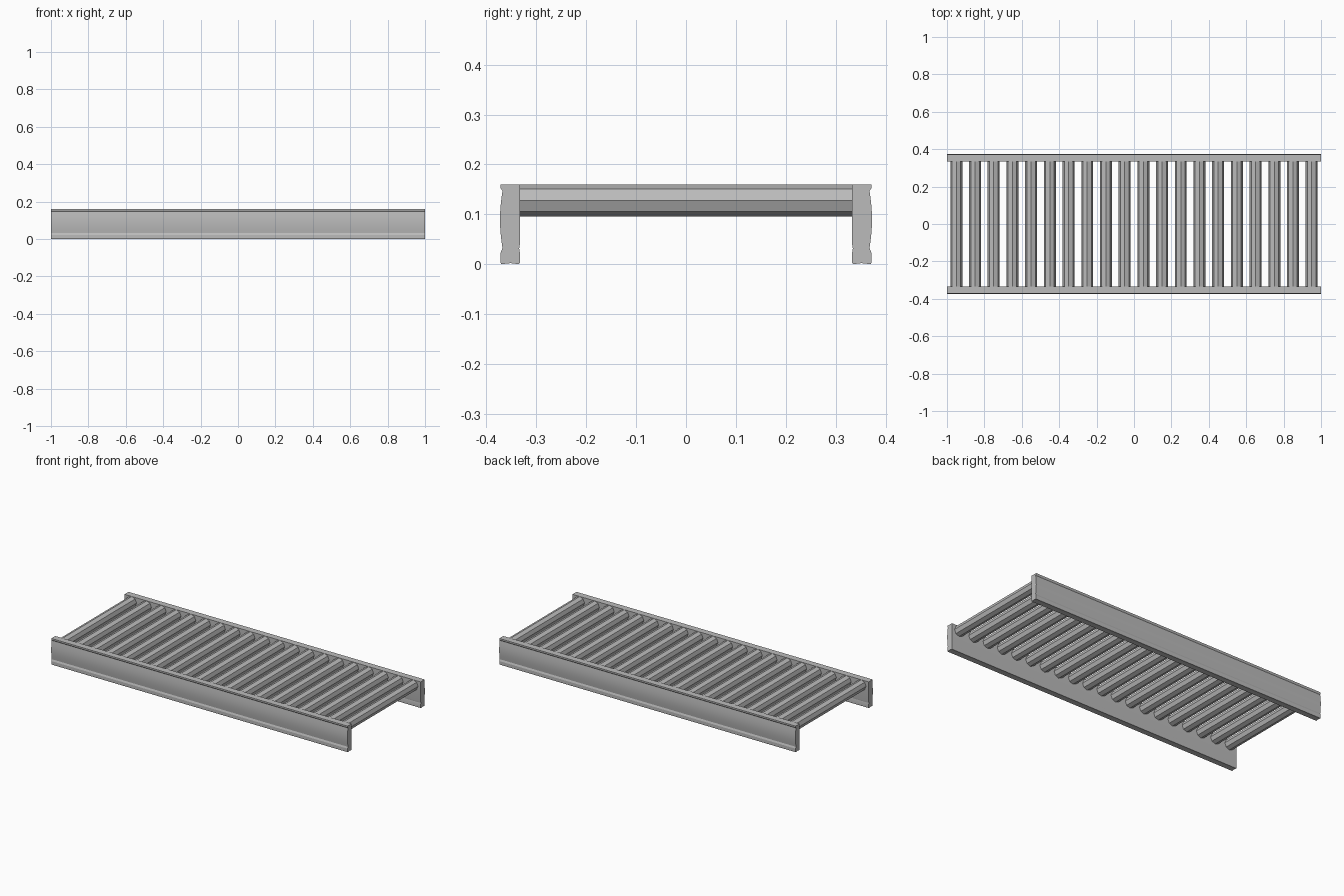
import bpy, bmesh, math
from mathutils import Matrix

cube = bpy.data.objects.get("Cube")
if cube:
    bpy.data.objects.remove(cube, do_unlink=True)

metal = bpy.data.materials.new("grey metal")
metal.use_nodes = True
GREY = (0.5, 0.5, 0.5, 1)
metal.diffuse_color = GREY
metal.node_tree.nodes["Principled BSDF"].inputs["Base Color"].default_value = GREY


def add_object(name, bm, smooth=False):
    bmesh.ops.recalc_face_normals(bm, faces=bm.faces)
    mesh = bpy.data.meshes.new(name)
    bm.to_mesh(mesh)
    bm.free()
    mesh.materials.append(metal)
    obj = bpy.data.objects.new(name, mesh)
    bpy.context.collection.objects.link(obj)
    if smooth:
        bpy.ops.object.select_all(action='DESELECT')
        obj.select_set(True)
        bpy.context.view_layer.objects.active = obj
        bpy.ops.object.shade_smooth_by_angle(angle=math.radians(15))
    return obj


# Side rail cross-section: (distance from centre, height)
BULGE = [(0.368 + 0.005 * math.sin(math.pi * i / 8), 0.032 + 0.115 * i / 8)
         for i in range(9)]
PROFILE = ([(0.333, 0.003), (0.335, 0), (0.352, 0.002), (0.37, 0), (0.372, 0.003),
            (0.372, 0.022)] + BULGE +
           [(0.372, 0.153), (0.372, 0.16), (0.333, 0.16), (0.333, 0.04),
            (0.3345, 0.031), (0.333, 0.022)])

for name, side in (("front_rail", -1), ("back_rail", 1)):
    bm = bmesh.new()
    end = bm.faces.new([bm.verts.new((-1, side * y, z)) for y, z in PROFILE])
    swept = bmesh.ops.extrude_face_region(bm, geom=[end], use_keep_orig=True)
    moved = [v for v in swept["geom"] if isinstance(v, bmesh.types.BMVert)]
    bmesh.ops.translate(bm, verts=moved, vec=(2, 0, 0))
    add_object(name, bm, smooth=True)

# Eight-sided rollers spanning the rails, one corner facing up
COUNT, RADIUS, HEIGHT = 20, 0.032, 0.128
for i in range(COUNT):
    bm = bmesh.new()
    place = (Matrix.Translation((-0.95 + i * 0.1, 0, HEIGHT))
             @ Matrix.Rotation(math.pi / 2, 4, 'X'))
    bmesh.ops.create_cone(bm, cap_ends=True, segments=8, radius1=RADIUS,
                          radius2=RADIUS, depth=0.668, matrix=place)
    add_object(f"roller_{i + 1:02d}", bm)
